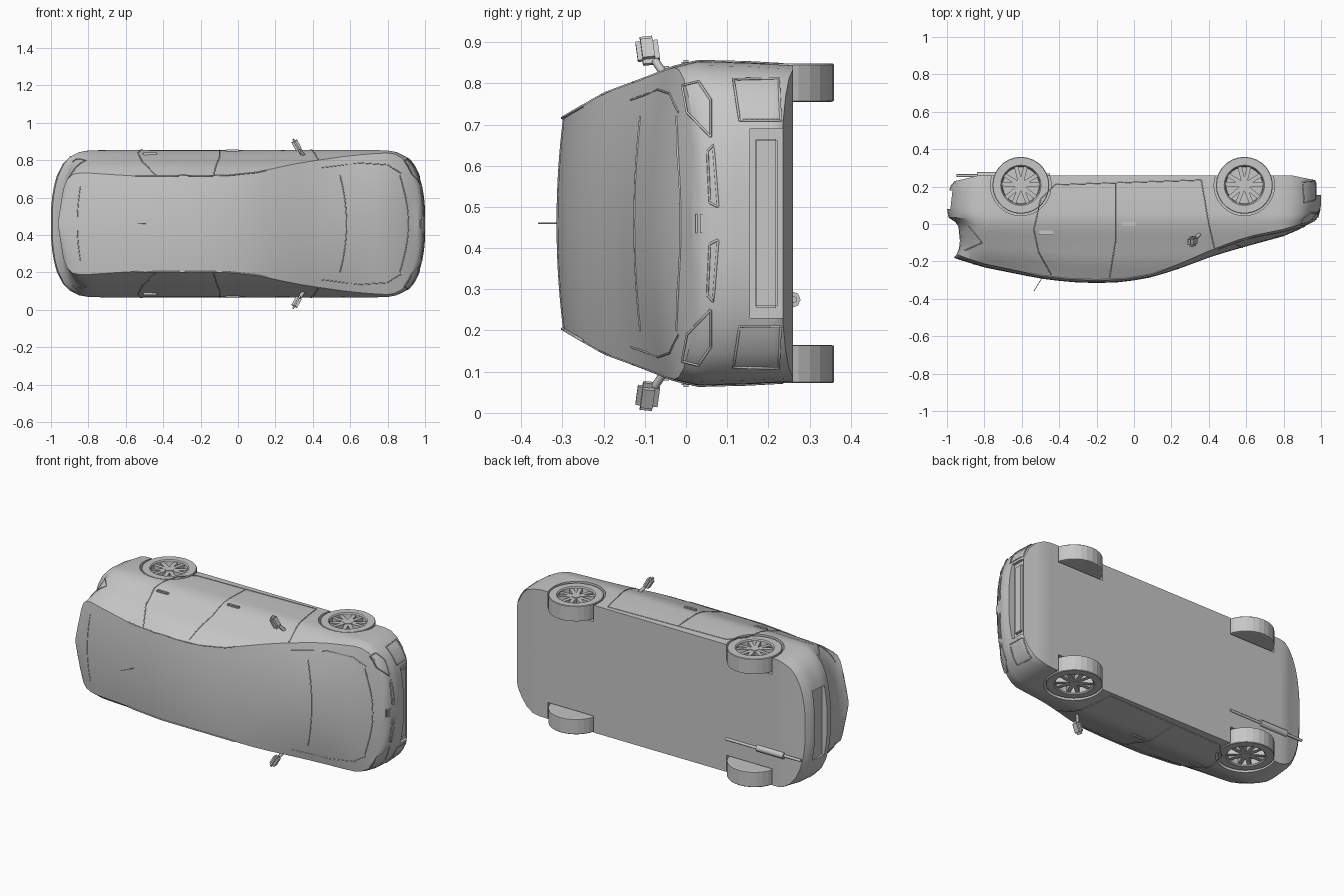
import bpy, bmesh, math
from mathutils import Matrix, Vector

if "Cube" in bpy.data.objects:
    bpy.data.objects.remove(bpy.data.objects["Cube"])

# One plain grey for the whole car
GREY = bpy.data.materials.new("plain_grey")
GREY.use_nodes = True
GREY.diffuse_color = (.57, .57, .57, 1)
GREY.node_tree.nodes["Principled BSDF"].inputs["Base Color"].default_value = (.57, .57, .57, 1)

# The car is shaped upright (x forward, y across, z up), then laid on its side
LAY = Matrix.Translation((0, 0, 0.46)) @ Matrix.Rotation(math.pi / 2, 4, 'X')


def lerp(table, x):
    if x <= table[0][0]:
        return table[0][1]
    for (a, p), (b, q) in zip(table, table[1:]):
        if x <= b:
            return p + (q - p) * (x - a) / (b - a)
    return table[-1][1]


# Outline curves of the body
TOP = [(-1, .18), (-.8, .232), (-.5, .292), (-.35, .31), (-.2, .316), (-.05, .31), (.1, .284),
       (.25, .236), (.42, .172), (.58, .125), (.8, .065), (.92, .03), (1, -.015)]
CROWN = [(-1, .02), (-.5, .016), (.1, .016), (.4, .035), (.6, .05), (.9, .03), (1, .015)]
SIDE = [(-.26, .385), (-.15, .391), (-.03, .394), (.03, .38), (.1, .352), (.2, .315), (.3, .256)]
REAR = [(-.26, .93), (-.2, .985), (-.08, 1), (-.035, .992), (0, .94), (.1, .93), (.15, .94), (.19, .97)]
FRONT = [(-.26, .975), (-.22, 1), (-.1, 1), (-.04, .985), (0, .955), (.04, .935)]


def plan(x):
    t = max(0, (abs(x) - .7) / .302)
    return (1 - t ** 4) ** .43


def side(x, h):
    lean = 1 + .3 * min(1, max(0, (-.3 - x) / .55))
    return lerp(SIDE, h * lean if h > 0 else h) * plan(x)


def stretch(x, h):
    if abs(x) <= .8:
        return x
    reach = lerp(FRONT if x > 0 else REAR, h)
    return math.copysign(.8 + (abs(x) - .8) * (reach - .8) / .2, x)


def edge_h(x):
    return lerp(TOP, x) - lerp(CROWN, x)


def top_point(x, w):
    e = edge_h(x)
    h = e + lerp(CROWN, x) * (1 - min(1, abs(w) / side(x, e)) ** 2)
    return (stretch(x, h), w, h)


def side_point(x, h):
    return (stretch(x, h), side(x, h), h)


def end_point(w, h):
    lo, hi = .6, 1.0
    for _ in range(25):
        mid = (lo + hi) / 2
        lo, hi = (mid, hi) if side(mid, h) > abs(w) else (lo, mid)
    return (stretch(lo, h), w, h)


def half_ring(x):
    b = -.26 + .03 * max(0, (abs(x) - .85) / .15)
    e = edge_h(x)
    pts = [(stretch(x, b), 0, b)]
    pts += [side_point(x, b + (e - b) * i / 16) for i in range(17)]
    we = side(x, e)
    return pts + [top_point(x, we * (1 - j / 7)) for j in range(1, 8)]


def select(ob):
    bpy.ops.object.select_all(action='DESELECT')
    ob.select_set(True)
    bpy.context.view_layer.objects.active = ob


def shade(ob, angle):
    select(ob)
    bpy.ops.object.shade_smooth_by_angle(angle=math.radians(angle))


def finish(bm, name, smooth=0):
    bmesh.ops.recalc_face_normals(bm, faces=bm.faces)
    me = bpy.data.meshes.new(name)
    bm.to_mesh(me)
    bm.free()
    ob = bpy.data.objects.new(name, me)
    bpy.context.collection.objects.link(ob)
    me.materials.append(GREY)
    if smooth:
        shade(ob, smooth)
    return ob


def box(name, loc, size, bevel=0.0, matrix=Matrix()):
    bm = bmesh.new()
    bmesh.ops.create_cube(bm, size=1, matrix=Matrix.Diagonal((*size, 1)))
    if bevel:
        bmesh.ops.bevel(bm, geom=bm.edges[:], offset=bevel, segments=2, affect='EDGES')
    bm.transform(Matrix.Translation(loc) @ matrix)
    return finish(bm, name)


def rod(name, points, radius, sides=1):
    cu = bpy.data.curves.new(name, 'CURVE')
    cu.dimensions = '3D'
    cu.bevel_depth, cu.bevel_resolution, cu.use_fill_caps = radius, sides, True
    sp = cu.splines.new('POLY')
    points = list(points)
    sp.points.add(len(points) - 1)
    for p, co in zip(sp.points, points):
        p.co = (*co, 1)
    ob = bpy.data.objects.new(name, cu)
    bpy.context.collection.objects.link(ob)
    select(ob)
    bpy.ops.object.convert(target='MESH')
    ob = bpy.context.object
    ob.data.materials.clear()
    ob.data.materials.append(GREY)


def dense(path, n=8):
    return [tuple(p + (q - p) * i / n for p, q in zip(a, b))
            for a, b in zip(path, path[1:]) for i in range(n)] + [path[-1]]


def cut(ob, cutter):
    mod = ob.modifiers.new("cut", 'BOOLEAN')
    mod.object, mod.operation, mod.solver = cutter, 'DIFFERENCE', 'EXACT'
    select(ob)
    bpy.ops.object.modifier_apply(modifier=mod.name)
    bpy.data.objects.remove(cutter)


def cylinder(name, x, y, z, r, depth):
    b = bmesh.new()
    bmesh.ops.create_cone(b, cap_ends=True, segments=40, radius1=r, radius2=r, depth=depth,
                          matrix=Matrix.Translation((x, y, z)) @ Matrix.Rotation(math.pi / 2, 4, 'X'))
    return finish(b, name)


# Body shell
bm = bmesh.new()
ends = [.85, .9, .94, .97, .985, .995, 1]
xs = [-x for x in reversed(ends)] + [-.8 + .08 * i for i in range(21)] + ends
rings = []
for x in xs:
    right = [bm.verts.new(p) for p in half_ring(x)]
    left = [v if abs(v.co.y) < 1e-6 else bm.verts.new((v.co.x, -v.co.y, v.co.z)) for v in right]
    rings.append((right, left))
for a, b in zip(rings, rings[1:]):
    for s in (0, 1):
        for i in range(len(a[s]) - 1):
            bm.faces.new((a[s][i], a[s][i + 1], b[s][i + 1], b[s][i]))
for r, l in (rings[0], rings[-1]):
    for i in range(len(r) - 1):
        bm.faces.new(list(dict.fromkeys((r[i], r[i + 1], l[i + 1], l[i]))))
body = finish(bm, "body_shell")

# Wheel arches, front intake and rear plate recess
WHEELS = [(x, s) for x in (-.605, .59) for s in (-1, 1)]
for x, s in WHEELS:
    cut(body, cylinder("arch_cutter", x, s * .37, -.207, .162, .17))
cut(body, box("intake_cutter", (1, 0, -.195), (.08, .46, .08)))
cut(body, box("recess_cutter", (-.99, 0, -.13), (.05, .42, .10)))
shade(body, 28)
box("intake_panel", (.962, 0, -.195), (.02, .41, .055), bevel=.004)

# Wheels: turned tyre and rim with five pairs of spokes
PROFILE = [(.001, .30), (.145, .295), (.152, .297), (.152, .385), (.149, .388),
           (.108, .388), (.102, .382), (.098, .35), (.001, .35)]
for n, (x, s) in enumerate(WHEELS):
    bm = bmesh.new()
    vs = [bm.verts.new((x + r, s * w, -.207)) for r, w in PROFILE]
    es = [bm.edges.new(e) for e in zip(vs, vs[1:])]
    bmesh.ops.spin(bm, geom=vs + es, cent=(x, 0, -.207), axis=(0, 1, 0), angle=math.tau, steps=28)
    bmesh.ops.remove_doubles(bm, verts=bm.verts, dist=.0003)
    for k in range(10):
        a = math.tau * (k // 2) / 5 + (.25 if k % 2 else -.25) + math.pi / 2
        m = (Matrix.Translation((x, s * .365, -.207)) @ Matrix.Rotation(a, 4, 'Y')
             @ Matrix.Translation((.06, 0, 0)) @ Matrix.Diagonal((.085, .028, .022, 1)))
        bmesh.ops.create_cube(bm, size=1, matrix=m)
    m = Matrix.Translation((x, s * .362, -.207)) @ Matrix.Rotation(math.pi / 2, 4, 'X')
    bmesh.ops.create_cone(bm, cap_ends=True, segments=14, radius1=.026, radius2=.026, depth=.04, matrix=m)
    finish(bm, f"wheel_{n}", 11)

# Parts found on both sides
DOOR_SEAMS = {
    "front_door_seam": [(.43, .13), (.40, 0), (.36, -.235)],
    "middle_door_seam": [(-.13, .285), (-.10, .1), (-.10, -.215)],
    "rear_door_seam": [(-.44, .275), (-.51, .15), (-.535, .03), (-.50, -.13), (-.42, -.21)],
    "sill_seam": [(-.42, -.21), (.36, -.235)],
    "tail_lamp_seam": [(-.95, .14), (-.82, .10), (-.92, .015)],
}
LAMPS = {
    "headlamp_rim": [(.21, -.06), (.27, -.002), (.335, .01), (.345, -.03), (.30, -.06), (.21, -.06)],
    "fog_lamp_rim": [(.25, -.23), (.25, -.13), (.35, -.115), (.352, -.225), (.25, -.23)],
    "grille_rim": [(.04, -.078), (.19, -.066), (.175, -.052), (.05, -.058), (.04, -.078)],
}
for s, tag in ((1, "left"), (-1, "right")):
    def flip(pts):
        return [(x, s * y, z) for x, y, z in pts]
    for name, path in DOOR_SEAMS.items():
        rod(f"{name}_{tag}", flip(side_point(*p) for p in dense(path)), .003)
    for name, path in LAMPS.items():
        rod(f"{name}_{tag}", flip(end_point(*p) for p in dense(path)), .003)
    rail = [-.55 + .05 * i for i in range(15)]
    rod(f"roof_rail_{tag}", flip(side_point(x, edge_h(x)) for x in rail), .004)
    hood = dense([(.45, .30), (.65, .325), (.8, .315), (.9, .27)])
    rod(f"hood_seam_{tag}", flip(top_point(*p) for p in hood), .0025)
    # Door handles
    for x, h in ((-.47, .047), (-.03, .0)):
        box(f"door_handle_{tag}", (x, s * (side(x, h) + .003), h), (.08, .014, .022), bevel=.005)
    # Mirror head and stalk
    tilt = Matrix.Rotation(s * .5, 4, 'Z') @ Matrix.Rotation(s * .12, 4, 'X')
    box(f"mirror_head_{tag}", Vector((.313, s * .419, .093)), (.034, .075, .054), .012, tilt)
    rod(f"mirror_stalk_{tag}", flip([(.35, .365, .055), (.33, .395, .075)]), .01)

# Cowl line, hood lip and rear window line
across = [-1 + i / 8 for i in range(17)]
rod("cowl_seam", [top_point(.58 - .035 * t * t, .26 * t) for t in across], .003)
rod("hood_lip", [top_point(.95 - .06 * t * t, .26 * t) for t in across], .003)
rod("rear_window_seam", [top_point(-.87 + .02 * t * t, .2 * t) for t in across], .0025)

# Nose mount, antenna and exhaust
box("nose_mount", (.968, 0, -.05), (.04, .07, .055), .012)
rod("antenna", [(-.49, 0, .285), (-.535, 0, .358)], .002)
rod("exhaust_pipe", [(-.45, -.185, -.262), (-.95, -.185, -.258)], .008, 2)
rod("exhaust_silencer", [(-.66, -.185, -.258), (-.84, -.185, -.258)], .02, 2)

# Lay every part on its side
for ob in bpy.context.scene.objects:
    if ob.type == 'MESH' and GREY.name in ob.data.materials:
        ob.data.transform(LAY)
        ob.data.update()
